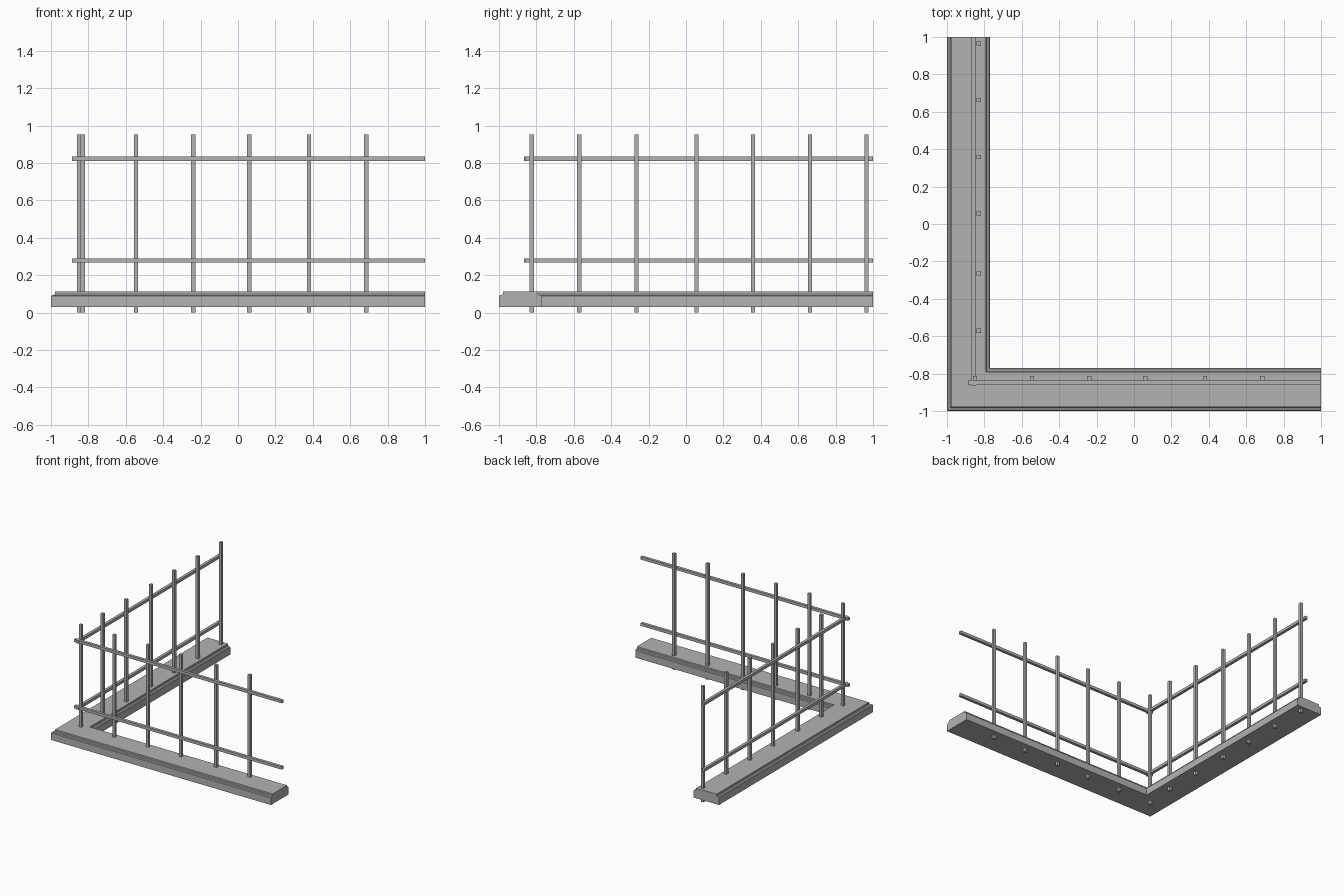
import bpy
import bmesh

cube = bpy.data.objects.get("Cube")
if cube:
    bpy.data.objects.remove(cube, do_unlink=True)

grey = bpy.data.materials.new("plain_grey")
grey.use_nodes = True
colour = (0.45, 0.45, 0.45, 1)
grey.diffuse_color = colour
grey.node_tree.nodes["Principled BSDF"].inputs["Base Color"].default_value = colour


def finish(name, bm):
    bmesh.ops.recalc_face_normals(bm, faces=bm.faces[:])
    mesh = bpy.data.meshes.new(name)
    bm.to_mesh(mesh)
    bm.free()
    mesh.materials.append(grey)
    obj = bpy.data.objects.new(name, mesh)
    bpy.context.collection.objects.link(obj)
    return obj


def bar(name, low, high):
    bm = bmesh.new()
    bmesh.ops.create_cube(bm, size=1)
    for v in bm.verts:
        v.co = [(a + b) / 2 + c * (b - a) for a, b, c in zip(low, high, v.co)]
    return finish(name, bm)


# L-shaped kerb: a moulded profile (offset from outer edge, height), mitred at the corner
profile = [(0, 0.03), (0, 0.088), (0.005, 0.093), (0.017, 0.095), (0.022, 0.1),
           (0.022, 0.113), (0.208, 0.113), (0.208, 0.1), (0.213, 0.095),
           (0.225, 0.093), (0.23, 0.088), (0.23, 0.03)]
bm = bmesh.new()
back = [bm.verts.new((-1 + d, 1, z)) for d, z in profile]
corner = [bm.verts.new((-1 + d, -1 + d, z)) for d, z in profile]
end = [bm.verts.new((1, -1 + d, z)) for d, z in profile]
for a, b in ((back, corner), (corner, end)):
    for i in range(len(profile)):
        j = (i + 1) % len(profile)
        bm.faces.new((a[i], a[j], b[j], b[i]))
bm.faces.new(back)
bm.faces.new(end)
finish("kerb", bm)

# Upright bars running through the kerb
R = 0.0115
front_posts = [(x, -0.825) for x in (-0.85, -0.545, -0.24, 0.06, 0.38, 0.685)]
side_posts = [(-0.83, y) for y in (-0.57, -0.265, 0.056, 0.358, 0.663, 0.965)]
for i, (x, y) in enumerate(front_posts + side_posts):
    bar(f"upright_bar_{i + 1}", (x - R, y - R, 0), (x + R, y + R, 0.952))

# Horizontal rails on the outer side of the uprights
for level, z in (("lower", 0.278), ("upper", 0.823)):
    bar(f"{level}_front_rail", (-0.887, -0.848 - R, z - R), (1, -0.848 + R, z + R))
    bar(f"{level}_side_rail", (-0.856 - R, -0.867, z - R), (-0.856 + R, 1, z + R))
